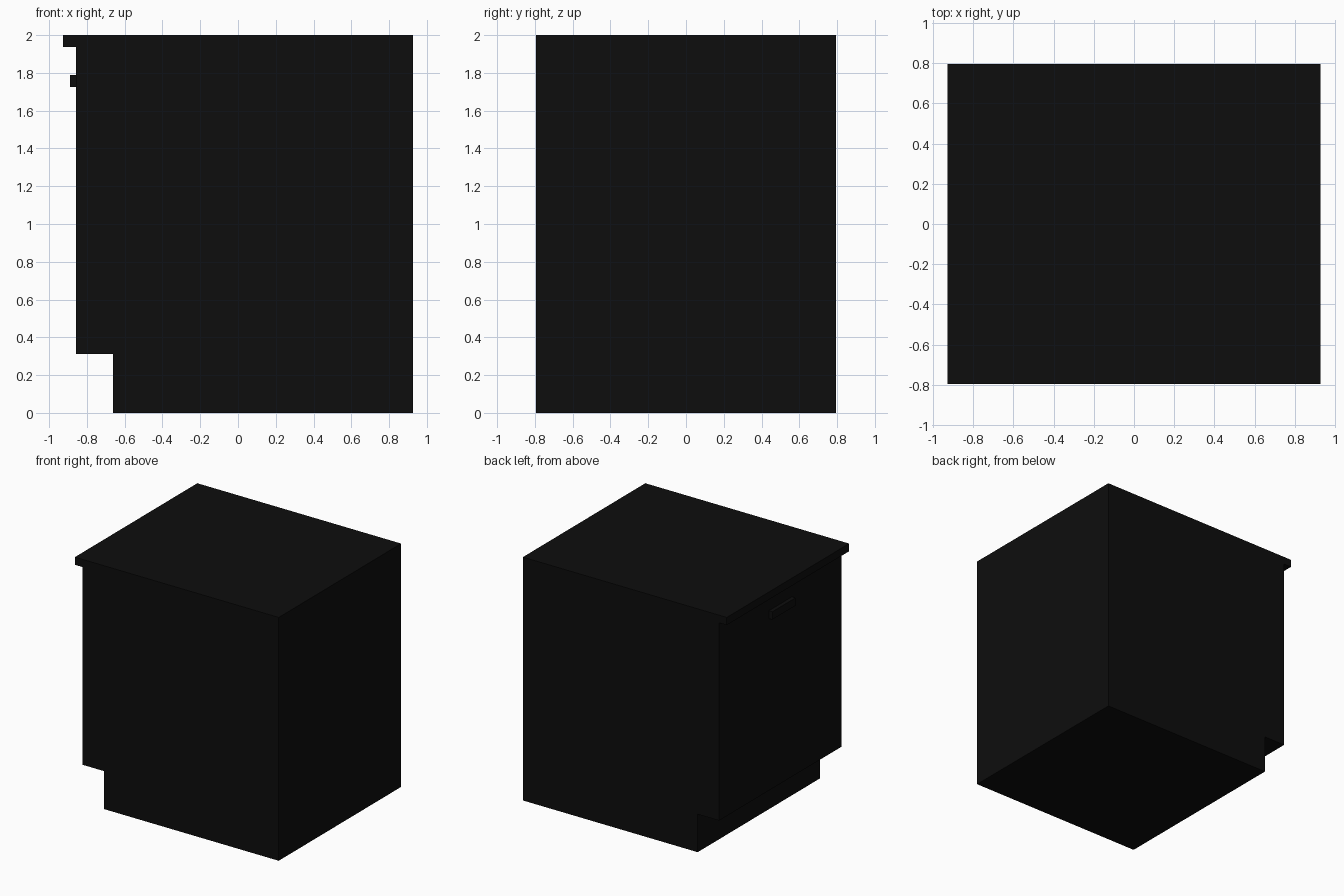
import bpy

if "Cube" in bpy.data.objects:
    bpy.data.objects.remove(bpy.data.objects["Cube"])

HALF_DEPTH = 0.795

black = bpy.data.materials.new("appliance_black")
black.diffuse_color = (0.004, 0.004, 0.004, 1)
black.use_nodes = True
black.node_tree.nodes["Principled BSDF"].inputs["Base Color"].default_value = black.diffuse_color


def box(name, x, y, z):
    """Box from (min, max) ranges on each axis."""
    bpy.ops.mesh.primitive_cube_add(size=1)
    ob = bpy.context.object
    ob.name = name
    for v in ob.data.vertices:
        v.co = [lo if c < 0 else hi for c, (lo, hi) in zip(v.co, (x, y, z))]
    ob.data.materials.append(black)
    return ob


full = (-HALF_DEPTH, HALF_DEPTH)

# main cabinet, set back at the bottom to leave the toe recess
box("cabinet", (-0.663, 0.927), full, (0, 1.937))
# door panel on the -x side, hanging above the recess
box("door", (-0.858, -0.663), full, (0.312, 1.937))
# overhanging worktop
box("worktop", (-0.927, 0.927), full, (1.937, 2.0))
# small pull handle in the middle of the door
box("handle", (-0.89, -0.858), (-0.15, 0.15), (1.726, 1.79))
